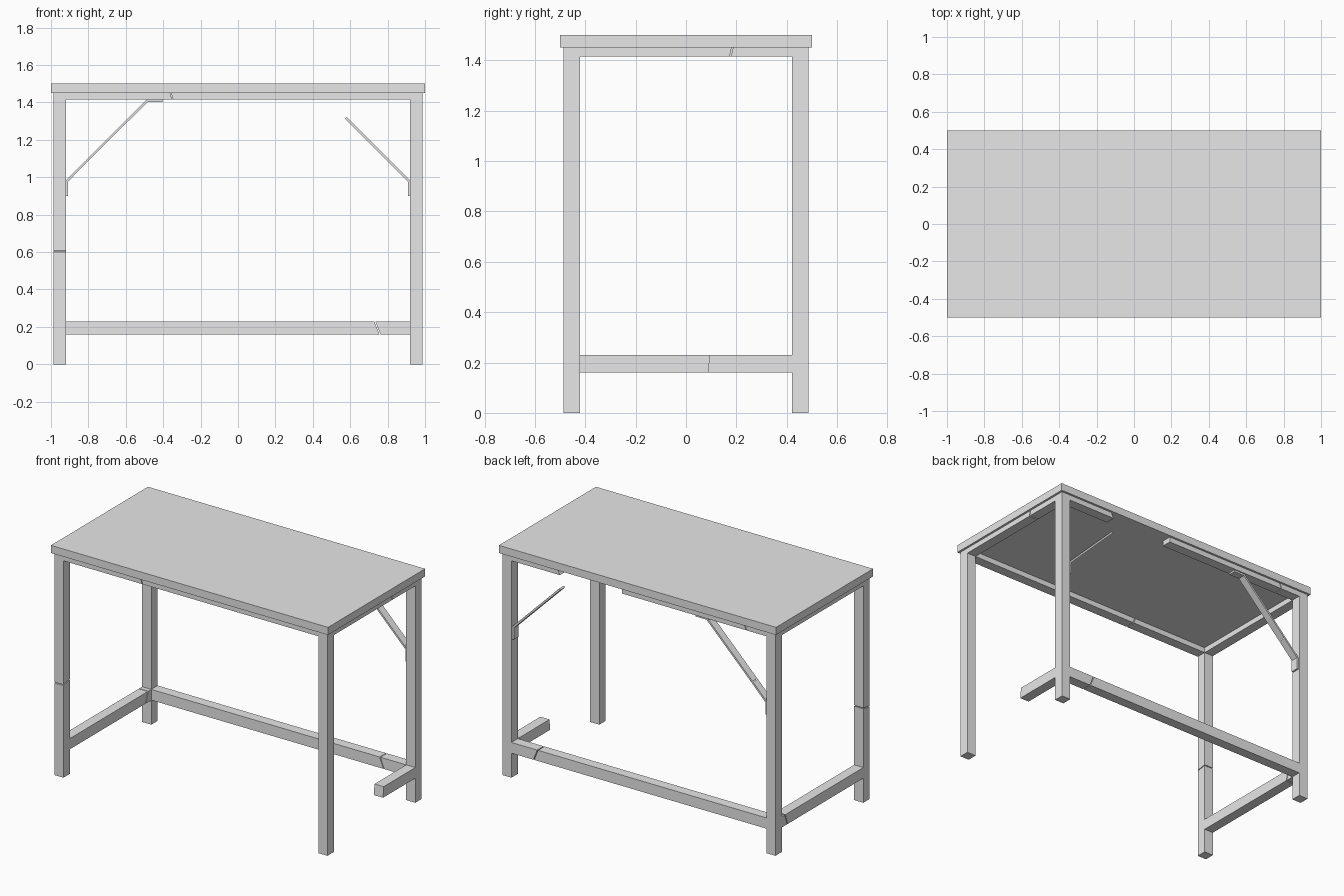
import bpy
import bmesh
from math import hypot
from mathutils import Vector

cube = bpy.data.objects.get("Cube")
if cube:
    bpy.data.objects.remove(cube, do_unlink=True)

grey = bpy.data.materials.new("plain_grey")
grey.use_nodes = True
grey.diffuse_color = (0.8, 0.8, 0.8, 1)
grey.node_tree.nodes["Principled BSDF"].inputs["Base Color"].default_value = grey.diffuse_color

LEG_X, LEG_Y = 0.953, 0.453      # leg centre lines
POST = 0.066                     # leg thickness
IN_X, IN_Y = LEG_X - POST / 2, LEG_Y - POST / 2
RAIL_Z, RAIL_H = 0.195, 0.07
APRON_Z, APRON_H = 1.433, 0.036
GAP = 0.003                      # half width of a crack


def add_mesh(name, bm):
    bmesh.ops.recalc_face_normals(bm, faces=bm.faces)
    mesh = bpy.data.meshes.new(name)
    bm.to_mesh(mesh)
    bm.free()
    mesh.materials.append(grey)
    obj = bpy.data.objects.new(name, mesh)
    bpy.context.collection.objects.link(obj)


def bar(name, axis, lo, hi, centre, size, slant_lo=0, slant_hi=0):
    """Box along one axis; slants skew its ends across the last cross axis."""
    u, w = [a for a in range(3) if a != axis]
    bm = bmesh.new()
    bmesh.ops.create_cube(bm, size=1)
    for v in bm.verts:
        s = v.co.copy()
        end, slant = (hi, slant_hi) if s[axis] > 0 else (lo, slant_lo)
        v.co[axis] = end + slant * s[w] * 2
        v.co[u] = centre[0] + s[u] * size[0]
        v.co[w] = centre[1] + s[w] * size[1]
    add_mesh(name, bm)


def cracked_bar(name, axis, lo, hi, centre, size, crack, slant):
    bar(name + "_start", axis, lo, crack - GAP, centre, size, 0, slant)
    bar(name + "_end", axis, crack + GAP, hi, centre, size, slant, 0)


def strap(name, path, thick=0.012, width=0.05):
    """Flat metal strip following a path in the x-z plane."""
    pts = [Vector((x, 0, z)) for x, z in path]
    bm = bmesh.new()
    rings = []
    for i, p in enumerate(pts):
        normals = []
        for a, b in zip(pts[max(i - 1, 0):i + 1], pts[max(i, 1):i + 2]):
            d = (b - a).normalized()
            normals.append(Vector((-d.z, 0, d.x)))
        if 0 < i < len(pts) - 1:
            n = (normals[0] + normals[-1]).normalized()
            n /= n.dot(normals[0])
        else:
            n = normals[0]
        rings.append([bm.verts.new(p + n * (thick / 2 * s) + Vector((0, LEG_Y + width / 2 * t, 0)))
                      for s, t in ((-1, -1), (1, -1), (1, 1), (-1, 1))])
    for a, b in zip(rings, rings[1:]):
        for k in range(4):
            m = (k + 1) % 4
            bm.faces.new((a[k], a[m], b[m], b[k]))
    bm.faces.new(rings[0])
    bm.faces.new(rings[-1])
    add_mesh(name, bm)


# Table top
bar("table_top", 2, 1.45, 1.5, (0, 0), (2, 1))

# Legs, the front right one cracked
square = (POST, POST)
cracked_bar("front_right_leg", 2, 0, 1.45, (-LEG_X, -LEG_Y), square, 0.61, 0.006)
for name, x, y in (("front_left_leg", 1, -1), ("back_left_leg", 1, 1), ("back_right_leg", -1, 1)):
    bar(name, 2, 0, 1.45, (x * LEG_X, y * LEG_Y), square)

# Lower rails: cracked back and right ones, a broken stub on the left
rail = (POST, RAIL_H)
cracked_bar("back_rail", 0, -IN_X, IN_X, (LEG_Y, RAIL_Z), rail, 0.745, -0.014)
cracked_bar("right_rail", 1, -IN_Y, IN_Y, (-LEG_X, RAIL_Z), rail, 0.375, 0.012)
bar("left_rail_stub", 1, 0.09, IN_Y, (LEG_X, RAIL_Z), rail, 0.003, 0)

# Aprons under the top; the back one has lost a middle piece
apron = (POST, APRON_H)
cracked_bar("front_apron", 0, -IN_X, IN_X, (-LEG_Y, APRON_Z), apron, -0.355, -0.005)
cracked_bar("left_apron", 1, -IN_Y, IN_Y, (LEG_X, APRON_Z), apron, 0.18, 0.004)
bar("right_apron", 1, -IN_Y, IN_Y, (-LEG_X, APRON_Z), apron)
cracked_bar("back_apron_right", 0, -IN_X, 0.12, (LEG_Y, APRON_Z), apron, -0.77, 0.008)
bar("back_apron_left", 0, 0.58, IN_X, (LEG_Y, APRON_Z), apron, 0.01, 0)

# Corner braces at the back, the left one snapped off
foot = IN_X - 0.006
strap("right_brace_lower", [(-foot, 0.9), (-foot, 0.98), (-0.813, 1.083)])
strap("right_brace_upper", [(-0.81, 1.086), (-0.485, 1.409), (-0.405, 1.409)])
strap("left_brace", [(foot, 0.9), (foot, 0.98), (0.577, 1.317)])
